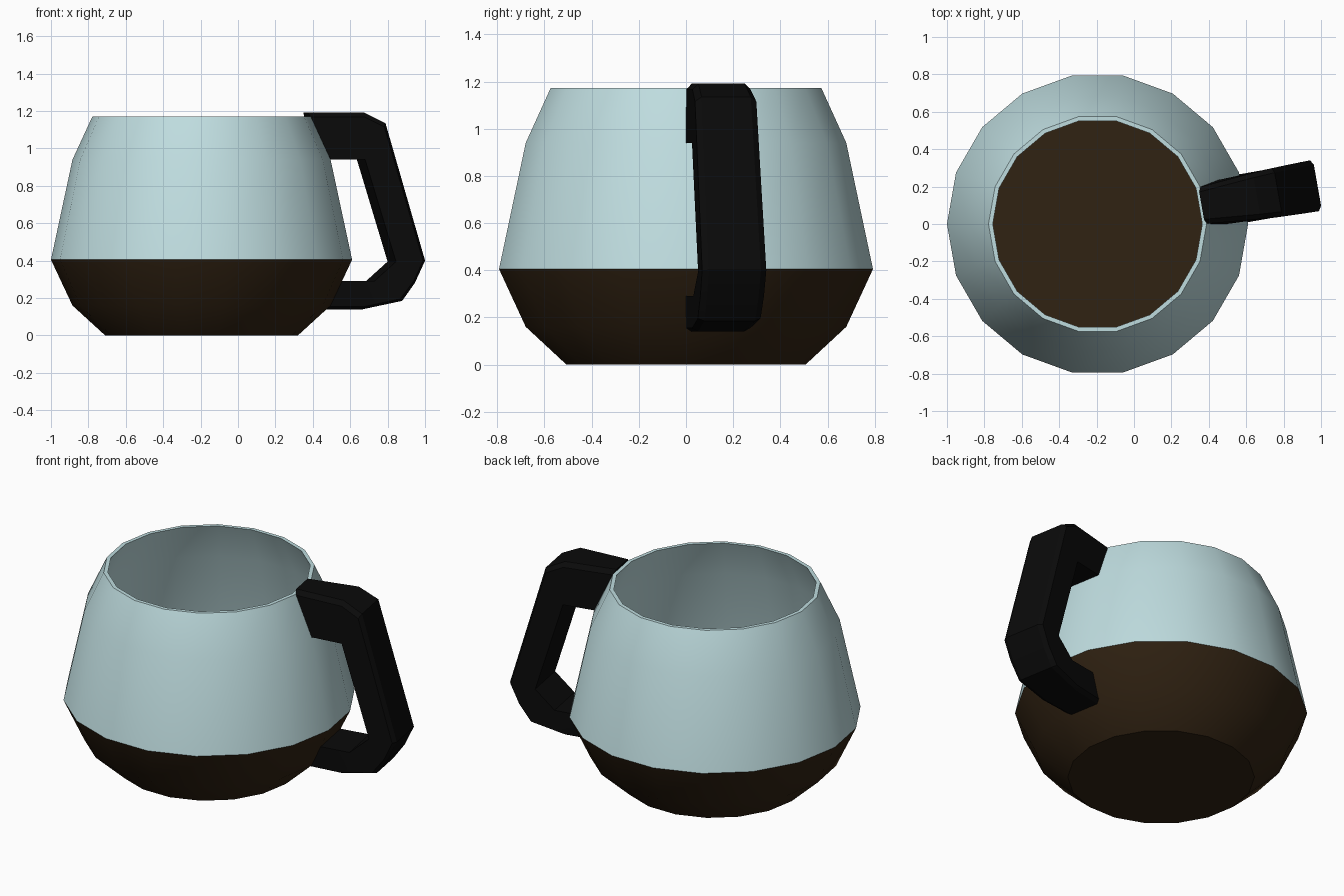
import bpy, bmesh, math

if "Cube" in bpy.data.objects:
    bpy.data.objects.remove(bpy.data.objects["Cube"])

CX, SIDES = -0.195, 18      # body axis and number of facets


def finish(bm, name, color, angle):
    bmesh.ops.remove_doubles(bm, verts=bm.verts, dist=0.0005)
    bmesh.ops.recalc_face_normals(bm, faces=bm.faces)
    me = bpy.data.meshes.new(name)
    bm.to_mesh(me)
    bm.free()
    me.polygons.foreach_set("use_smooth", [True] * len(me.polygons))
    me.set_sharp_from_angle(angle=math.radians(angle))
    mat = bpy.data.materials.new(name + "_color")
    mat.diffuse_color = (*color, 1)
    mat.use_nodes = True
    mat.node_tree.nodes["Principled BSDF"].inputs["Base Color"].default_value = mat.diffuse_color
    me.materials.append(mat)
    ob = bpy.data.objects.new(name, me)
    bpy.context.collection.objects.link(ob)
    return ob


def bridge(bm, a, b):
    for i in range(len(a)):
        j = (i + 1) % len(a)
        bm.faces.new((a[i], a[j], b[j], b[i]))


def lathe(name, profile, color, closed):
    bm = bmesh.new()
    rings = []
    for r, z in profile:
        rings.append([bm.verts.new((CX + r * math.cos(t), r * math.sin(t), z))
                      for t in (2 * math.pi * i / SIDES for i in range(SIDES))])
    for a, b in zip(rings, rings[1:]):
        bridge(bm, a, b)
    if closed:
        bridge(bm, rings[-1], rings[0])
    else:
        bm.faces.new(rings[0])
        bm.faces.new(rings[-1])
    return finish(bm, name, color, 32)


# Coffee-filled lower bowl with a flat liquid surface
lathe("coffee", [(0.515, 0), (0.69, 0.16), (0.805, 0.405)],
      (0.03, 0.016, 0.006), False)

# Thin glass wall, open at the top
lathe("glass_wall", [(0.805, 0.405), (0.69, 0.94), (0.583, 1.172),
                     (0.56, 1.172), (0.663, 0.94), (0.778, 0.405)],
      (0.52, 0.72, 0.74), True)

# Handle: sections as outer (s, z), outer half width, inner (s, z), inner half width
SECTIONS = [
    ((0.565, 1.192), 0.100, (0.680, 0.94), 0.120),
    ((0.865, 1.192), 0.125, (0.866, 0.94), 0.127),
    ((0.980, 1.135), 0.132, (0.866, 0.94), 0.127),
    ((1.194, 0.400), 0.138, (1.033, 0.395), 0.130),
    ((1.138, 0.280), 0.137, (1.033, 0.395), 0.130),
    ((1.070, 0.185), 0.135, (0.915, 0.29), 0.130),
    ((0.857, 0.140), 0.125, (0.915, 0.29), 0.130),
    ((0.645, 0.140), 0.117, (0.735, 0.29), 0.130),
]
CA, SA = math.cos(math.radians(10)), math.sin(math.radians(10))
bm = bmesh.new()
rings = []
for (so, zo), wo, (si, zi), wi in SECTIONS:
    sm, zm = so + (si - so) * 0.1, zo + (zi - zo) * 0.1
    half = [(si, zi, wi), (sm, zm, wo), (so, zo, wo - 0.026)]
    pts = half + [(s, z, -w) for s, z, w in reversed(half)]
    rings.append([bm.verts.new((CX + s * CA - w * SA, s * SA + w * CA, z))
                  for s, z, w in pts])
for a, b in zip(rings, rings[1:]):
    for i in range(6):
        j = (i + 1) % 6
        quad = [a[i], a[j], b[j], b[i]]
        uniq = []
        for v in quad:   # collapse corners shared by two sections
            if all((v.co - u.co).length > 0.0005 for u in uniq):
                uniq.append(v)
        if len(uniq) > 2:
            bm.faces.new(uniq)
bm.faces.new(rings[0])
bm.faces.new(rings[-1])
finish(bm, "handle", (0.003, 0.003, 0.003), 25)
